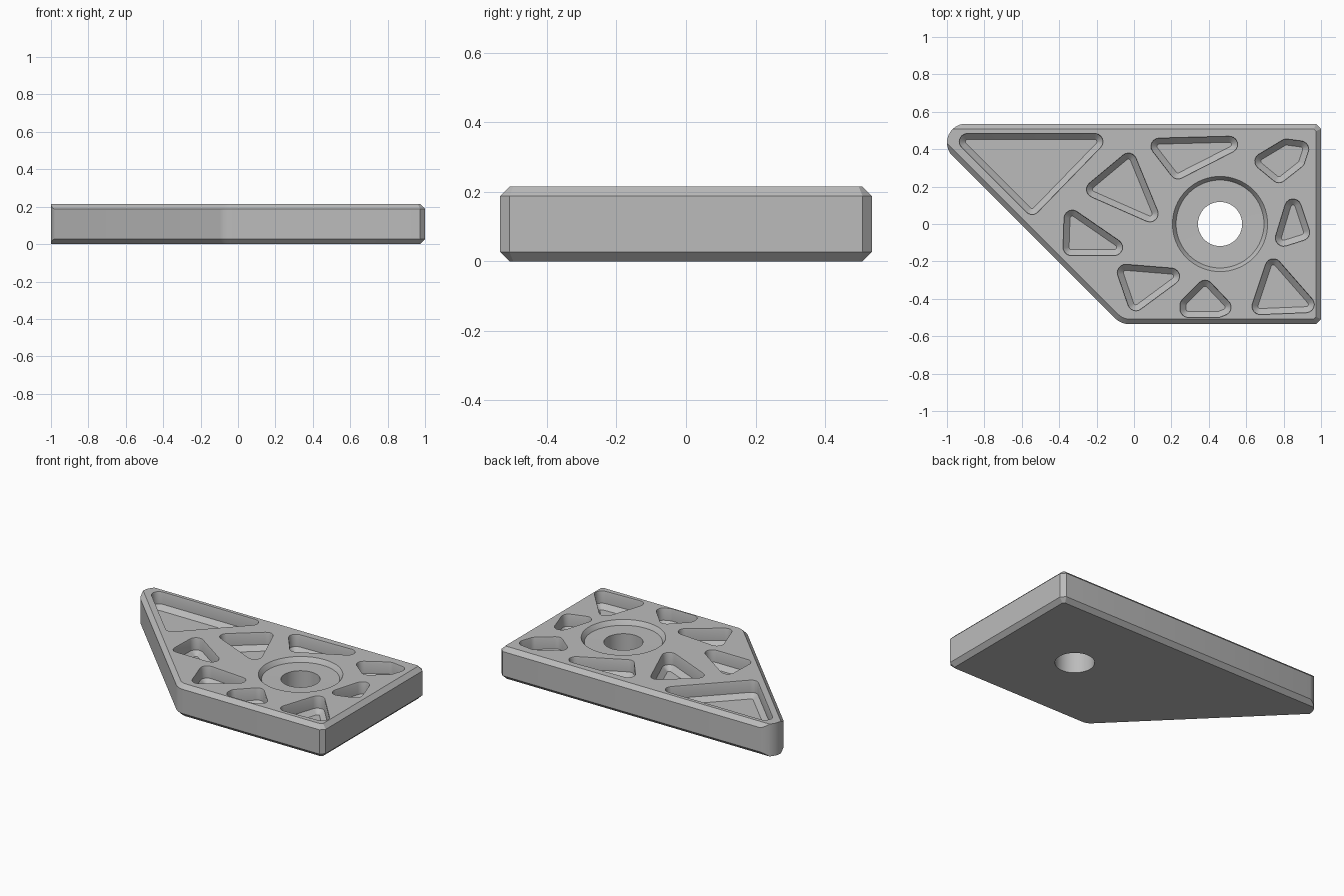
import bpy, bmesh, math
from mathutils import Vector

default = bpy.data.objects.get("Cube")
if default:
    bpy.data.objects.remove(default, do_unlink=True)

HEIGHT = 0.215
CHAMFER = 0.027

metal = bpy.data.materials.new("plain_grey")
metal.use_nodes = True
grey = (0.5, 0.5, 0.5, 1)
metal.diffuse_color = grey
metal.node_tree.nodes["Principled BSDF"].inputs["Base Color"].default_value = grey


def rounded_ring(centres, radius, steps):
    """Outline around equal discs placed at the given corner centres."""
    if len(centres) == 1:
        turns = [math.tau * i / steps for i in range(steps)]
        return [(centres[0][0] + radius * math.cos(a),
                 centres[0][1] + radius * math.sin(a)) for a in turns]
    pts = [Vector(c) for c in centres]
    mid = sum(pts, Vector((0, 0))) / len(pts)
    pts.sort(key=lambda p: math.atan2(p.y - mid.y, p.x - mid.x))
    ring = []
    for i, p in enumerate(pts):
        before = p - pts[i - 1]
        after = pts[(i + 1) % len(pts)] - p
        start = math.atan2(-before.x, before.y)
        sweep = (math.atan2(-after.x, after.y) - start) % math.tau
        for k in range(steps + 1):
            a = start + sweep * k / steps
            ring.append((p.x + radius * math.cos(a), p.y + radius * math.sin(a)))
    return ring


def add_loft(bm, centres, levels, steps=6):
    """Closed solid through rings listed from top to bottom as (z, radius)."""
    rings = [[bm.verts.new((x, y, z)) for x, y in rounded_ring(centres, r, steps)]
             for z, r in levels]
    n = len(rings[0])
    for upper, lower in zip(rings, rings[1:]):
        for i in range(n):
            j = (i + 1) % n
            bm.faces.new((lower[i], lower[j], upper[j], upper[i]))
    bm.faces.new(rings[0])
    bm.faces.new(rings[-1][::-1])


def make_object(name, bm):
    bmesh.ops.recalc_face_normals(bm, faces=bm.faces[:])
    mesh = bpy.data.meshes.new(name)
    bm.to_mesh(mesh)
    bm.free()
    mesh.materials.append(metal)
    obj = bpy.data.objects.new(name, mesh)
    bpy.context.collection.objects.link(obj)
    return obj


def apply_boolean(target, cutter, operation):
    cutter.hide_render = True
    mod = target.modifiers.new(operation.lower(), "BOOLEAN")
    mod.operation = operation
    mod.solver = "EXACT"
    mod.object = cutter
    bpy.ops.object.select_all(action="DESELECT")
    bpy.context.view_layer.objects.active = target
    target.select_set(True)
    bpy.ops.object.modifier_apply(modifier=mod.name)
    bpy.data.objects.remove(cutter, do_unlink=True)


# Plate: extruded outline, softened corners, chamfered rims
bm = bmesh.new()
outline = [(-1.14, 0.535), (-0.07, -0.535), (1, -0.535), (1, 0.535)]
base = bm.faces.new([bm.verts.new((x, y, 0)) for x, y in outline])
side = bmesh.ops.extrude_face_region(bm, geom=[base])
bmesh.ops.translate(bm, vec=(0, 0, HEIGHT),
                    verts=[v for v in side["geom"] if isinstance(v, bmesh.types.BMVert)])
bmesh.ops.recalc_face_normals(bm, faces=bm.faces[:])


def upright(test):
    return [e for e in bm.edges
            if abs(e.verts[0].co.z - e.verts[1].co.z) > 0.1 and test(e.verts[0].co)]


bmesh.ops.bevel(bm, geom=upright(lambda c: c.x > 0.9), offset=CHAMFER,
                segments=1, affect="EDGES")
bmesh.ops.bevel(bm, geom=upright(lambda c: abs(c.x + 0.07) < 0.01), offset=0.04,
                segments=6, profile=0.5, affect="EDGES")
rims = [e for e in bm.edges if abs(e.verts[0].co.z - e.verts[1].co.z) < 0.001]
bmesh.ops.bevel(bm, geom=rims, offset=CHAMFER, segments=1, affect="EDGES")
plate = make_object("bracket_plate", bm)

# Rounded pointed end
bm = bmesh.new()
add_loft(bm, [(-0.898, 0.435), (1.102, -1.565), (2, 0.435)],
         [(0.4, 0.102), (-0.2, 0.102)], 12)
apply_boolean(plate, make_object("tip_rounder", bm), "INTERSECT")

# Lightening pockets, given by their corner centres
pockets = [
    [(-0.89, 0.44), (-0.21, 0.44), (-0.545, 0.095)],
    [(-0.03, 0.335), (-0.21, 0.185), (0.085, 0.055)],
    [(0.135, 0.415), (0.51, 0.425), (0.235, 0.285)],
    [(0.815, 0.41), (0.89, 0.4), (0.87, 0.34), (0.775, 0.265), (0.69, 0.335)],
    [(0.85, 0.09), (0.895, -0.045), (0.8, -0.075)],
    [(-0.33, 0.03), (-0.335, -0.125), (-0.105, -0.125)],
    [(-0.045, -0.26), (0.2, -0.28), (0.01, -0.42)],
    [(0.38, -0.345), (0.475, -0.445), (0.45, -0.455), (0.29, -0.455), (0.29, -0.435)],
    [(0.745, -0.23), (0.92, -0.43), (0.675, -0.44)],
]
bm = bmesh.new()
for corners in pockets:
    add_loft(bm, corners, [(0.225, 0.048), (0.207, 0.042), (0.135, 0.042), (0.105, 0.012)])

# Shallow round recess with a through hole
add_loft(bm, [(0.46, 0)], [(0.225, 0.262), (0.205, 0.247), (0.185, 0.235),
                           (0.184, 0.118), (-0.05, 0.118)], 64)
apply_boolean(plate, make_object("pocket_cutter", bm), "DIFFERENCE")

bpy.ops.object.select_all(action="DESELECT")
plate.select_set(True)
bpy.context.view_layer.objects.active = plate
bpy.ops.object.shade_smooth_by_angle(angle=math.radians(25))
